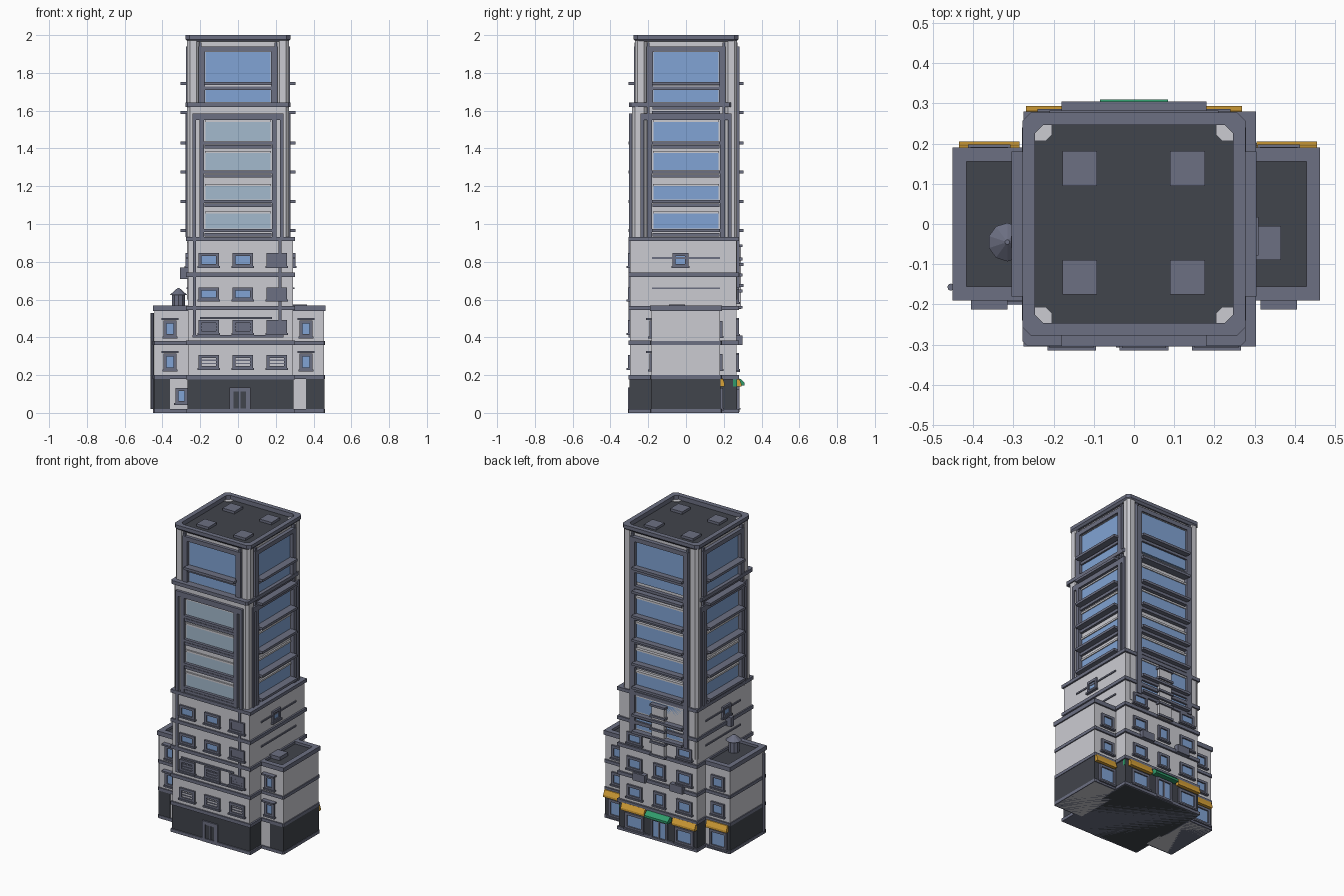
import bpy, bmesh, math
from mathutils import Matrix, Vector

if "Cube" in bpy.data.objects:
    bpy.data.objects.remove(bpy.data.objects["Cube"])


def mat(name, r, g, b):
    m = bpy.data.materials.new(name)
    m.diffuse_color = (r, g, b, 1)
    m.use_nodes = True
    m.node_tree.nodes["Principled BSDF"].inputs["Base Color"].default_value = m.diffuse_color
    return m


WALL = mat("pale wall", 0.60, 0.60, 0.64)
TRIM = mat("slate trim", 0.15, 0.16, 0.225)
DARK = mat("charcoal", 0.053, 0.058, 0.072)
GLASS = mat("blue glass", 0.22, 0.37, 0.66)
PALE = mat("pale glass", 0.37, 0.49, 0.61)
GOLD = mat("awning amber", 0.70, 0.37, 0.04)
GREEN = mat("canopy green", 0.03, 0.33, 0.15)

parts = {}


def bm_for(name, m):
    return parts.setdefault(name, (bmesh.new(), m))[0]


def prism(name, m, x0, x1, y0, y1, z0, z1, c=0.0):
    """Box with optional chamfered vertical corners, added to the named part."""
    bm = bm_for(name, m)
    if c:
        pts = [(x0 + c, y0), (x1 - c, y0), (x1, y0 + c), (x1, y1 - c),
               (x1 - c, y1), (x0 + c, y1), (x0, y1 - c), (x0, y0 + c)]
    else:
        pts = [(x0, y0), (x1, y0), (x1, y1), (x0, y1)]
    lo = [bm.verts.new((x, y, z0)) for x, y in pts]
    hi = [bm.verts.new((x, y, z1)) for x, y in pts]
    n = len(pts)
    bm.faces.new(lo[::-1])
    bm.faces.new(hi)
    for i in range(n):
        j = (i + 1) % n
        bm.faces.new((lo[i], lo[j], hi[j], hi[i]))


def on(side, name, m, u0, u1, z0, z1, d0, d1):
    """Box on a facade: u runs along the wall, d is distance out from the axis."""
    if side == 'F':
        prism(name, m, u0, u1, -d1, -d0, z0, z1)
    elif side == 'B':
        prism(name, m, u0, u1, d0, d1, z0, z1)
    elif side == 'R':
        prism(name, m, d0, d1, u0, u1, z0, z1)
    else:
        prism(name, m, -d1, -d0, u0, u1, z0, z1)


def ring(side, name, m, u0, u1, z0, z1, w, d0, d1):
    for a, b in ((u0, u0 + w), (u1 - w, u1)):
        on(side, name, m, a, b, z0, z1, d0, d1)
    for a, b in ((z0, z0 + w), (z1 - w, z1)):
        on(side, name, m, u0 + w, u1 - w, a, b, d0, d1)


def window(side, u, z, w, h, d, m=GLASS, slats=0):
    """Small framed window with sill, optionally shuttered."""
    on(side, "small_panes_" + m.name, m, u - w / 2, u + w / 2, z - h / 2, z + h / 2, d - .01, d + .004)
    ring(side, "small_window_frames", TRIM, u - w / 2 - .012, u + w / 2 + .012,
         z - h / 2 - .012, z + h / 2 + .012, .016, d - .01, d + .012)
    on(side, "small_window_sills", TRIM, u - w / 2 - .018, u + w / 2 + .018,
       z - h / 2 - .018, z - h / 2 - .008, d - .01, d + .018)
    for i in range(slats):
        zz = z - h / 2 + h * (i + 1) / (slats + 1)
        on(side, "window_slats", TRIM, u - w / 2, u + w / 2, zz - .003, zz + .003, d, d + .008)


def rim(name, m, x0, x1, y0, y1, z0, z1, w):
    """Parapet around a flat roof."""
    prism(name, m, x0, x1, y0, y0 + w, z0, z1)
    prism(name, m, x0, x1, y1 - w, y1, z0, z1)
    prism(name, m, x0, x0 + w, y0 + w, y1 - w, z0, z1)
    prism(name, m, x1 - w, x1, y0 + w, y1 - w, z0, z1)


# --- tower core with heavier chamfered corner posts
prism("tower_core", WALL, -.252, .252, -.255, .255, .9, 1.965)
for sx in (-1, 1):
    for sy in (-1, 1):
        x, y = sx * .237, sy * .239
        prism("corner_posts", WALL, x - .032, x + .032, y - .032, y + .032, .6 if sy > 0 else .9, 1.975, .015)
        prism("corner_edge_strips", TRIM, sx * .20 - .007, sx * .20 + .007, y - .034, y + .034, .93, 1.96)
        prism("corner_edge_strips", TRIM, x - .034, x + .034, sy * .20 - .007, sy * .20 + .007, .93, 1.96)

# --- main roof: dark deck, chamfered parapet, four vents
prism("roof_deck", DARK, -.25, .25, -.25, .255, 1.955, 1.972)
bm = bm_for("roof_parapet", TRIM)


def octo(r, c, z):
    p = [(-r + c, -r), (r - c, -r), (r, -r + c), (r, r - c), (r - c, r), (-r + c, r), (-r, r - c), (-r, -r + c)]
    return [bm.verts.new((x, y, z)) for x, y in p]


loops = [octo(.266, .02, 1.965), octo(.277, .02, 1.978), octo(.277, .02, 2.0), octo(.246, .02, 2.0), octo(.246, .02, 1.965)]
for a, b in zip(loops, loops[1:] + loops[:1]):
    for i in range(8):
        j = (i + 1) % 8
        bm.faces.new((a[i], a[j], b[j], b[i]))
for x in (-.135, .133):
    for y in (-.132, .138):
        prism("roof_vents", TRIM, x - .043, x + .043, y - .043, y + .043, 1.97, 1.988)

# --- front section that steps forward between the base and upper storeys
prism("front_bay", WALL, -.27, .27, -.285, -.24, .92, 1.62, .015)
prism("front_bay_cornice", TRIM, -.277, .277, -.302, .24, 1.62, 1.643, .01)

# --- large tower windows: frames, panes, spandrels, projecting sills
ROWS = [(1.75, 1.91), (1.645, 1.72), (1.44, 1.54), (1.285, 1.375), (1.13, 1.20), (.975, 1.055)]
LOW_ROWS = [(.80, .90), (.69, .765)]
SILLS = [1.745, 1.59, 1.43, 1.275, 1.12, .965]
for s in "FBRL":
    for i, (z0, z1) in enumerate(ROWS + (LOW_ROWS if s == 'B' else [])):
        mid = s == 'F' and i > 1
        d = .288 if mid else (.268 if s == 'B' else .256)
        m = PALE if mid else GLASS
        on(s, "large_panes_" + m.name, m, -.172, .172, z0, z1, d - .03, d)
        on(s, "window_heads", WALL, -.175, .175, z1, z1 + .012, d - .03, d + .006)
        on(s, "window_spandrels", TRIM, -.178, .178, z0 - .04, z0 - .022, d - .03, d + .012)
    for z in SILLS + ([.785, .675] if s == 'B' else []):
        if s == 'F' and z == 1.59:
            continue
        on(s, "window_sills", TRIM, -.18, .18, z - .008, z + .008, .24, .304)
    d = .282 if s == 'B' else .275
    for a in (-1, 1):
        on(s, "upper_window_frames", TRIM, *sorted((a * .175, a * .21)), .66 if s == 'B' else 1.64, 1.94, .24, d)
    on(s, "upper_window_frames", TRIM, -.21, .21, 1.912, 1.94, .24, d)
    if s != 'B':
        d = .302 if s == 'F' else .278
        for a in (-1, 1):
            on(s, "middle_window_frames", TRIM, *sorted((a * .18, a * .205)), .93, 1.56, .24, d)
            on(s, "middle_window_frames", TRIM, *sorted((a * .222, a * .24)), .93, 1.585, .24, d)
        on(s, "middle_window_frames", TRIM, -.24, .24, 1.55, 1.585, .24, d)

# --- lower block with floor ledges
prism("lower_block", WALL, -.266, .292, -.296, .268, .18, .92)
prism("street_base", DARK, -.268, .294, -.298, .27, .0, .185)
for z in (.92, .73, .555, .37, .188):
    prism("floor_ledges", TRIM, -.275, .303, -.305, .28, z - .01, z + .012)
prism("floor_ledges", TRIM, -.275, .303, -.305, .28, 0, .02)
for z in (.82, .66):
    on('R', "side_bands", TRIM, -.18, .18, z - .005, z + .005, .28, .298)
    on('L', "side_bands", TRIM, -.18, .18, z - .005, z + .005, .26, .272)
window('R', -.03, .81, .06, .05, .292)
window('L', -.03, .81, .06, .05, .266)

# --- front lower windows, pipes and the service door
for u in (-.155, .025, .205):
    window('F', u, .81, .085, .05, .296)
    window('F', u, .63, .085, .045, .296)
    window('F', u, .455, .085, .05, .296, TRIM, 2)
    window('F', u, .27, .085, .05, .296, WALL, 2)
on('F', "front_band", TRIM, -.2, .18, .498, .508, .29, .304)
on('F', "front_band", TRIM, -.24, .24, .40, .412, .29, .304)
for u in (-.23, .222):
    on('F', "front_pipes", TRIM, u - .008, u + .008, .4, .93, .29, .305)
for z in (.81, .63, .455):
    on('F', "front_shutters", TRIM, .16, .25, z - .035, z + .035, .29, .303)
ring('F', "service_door_frame", TRIM, -.045, .065, 0, .135, .022, .29, .307)
on('F', "service_door", DARK, -.025, .045, .01, .115, .29, .301)
on('F', "service_door_rail", TRIM, .006, .014, .01, .115, .29, .304)

# --- side annexes
for sx, outer in ((-1, .443), (1, .455)):
    x0, x1 = sorted((sx * .25, sx * outer))
    prism("annex_walls", WALL, x0, x1, -.182, .18, 0, .545)
    a, b = sorted((sx * .36, sx * (outer + .003)))
    prism("annex_base", DARK, a, b, -.186, .182, .02, .185)
    for z in (.01, .19, .37):
        prism("annex_ledges", TRIM, x0 - .006, x1 + .006, -.19, .19, z - .01, z + .01, .006)
    rim("annex_parapet", TRIM, x0 - .008, x1 + .008, -.19, .19, .54, .568, .034)
    prism("annex_roof", DARK, x0, x1, -.18, .18, .54, .552)
    for z in (.445, .27):
        window('F', sx * .36, z, .045, .065, .182)
        window('B', sx * .36, z, .07, .06, .18)
        on('F', "annex_window_hoods", TRIM, sx * .36 - .045, sx * .36 + .045, z + .048, z + .058, .18, .212)
    # shop window with sloping awning
    window('B', sx * .365, .075, .1, .09, .183)
window('F', -.30, .09, .04, .06, .182)

# --- sloping awnings


def awning(name, m, u0, u1, d, depth, z0=.14, z1=.19):
    b = bm_for(name, m)
    prof = [(d, z0), (d + depth, z0), (d + depth, z0 + .014), (d + depth * .55, z1 - .006), (d, z1)]
    l = [b.verts.new((u0, y, z)) for y, z in prof]
    r = [b.verts.new((u1, y, z)) for y, z in prof]
    b.faces.new(l)
    b.faces.new(r[::-1])
    for i in range(5):
        j = (i + 1) % 5
        b.faces.new((l[i], r[i], r[j], l[j]))


awning("amber_awnings", GOLD, -.435, -.285, .18, .025)
awning("amber_awnings", GOLD, .305, .455, .18, .025)
awning("amber_awnings", GOLD, -.268, -.10, .265, .028)
awning("amber_awnings", GOLD, .10, .268, .265, .028)
awning("green_canopy", GREEN, -.085, .085, .265, .045, .145, .185)
prism("green_sign", GREEN, .272, .296, .25, .27, .14, .185)

# --- shopfront, back windows and centre column
for u in (-.18, .18):
    window('B', u, .075, .11, .08, .27)
    window('B', u, .27, .085, .06, .268)
    window('B', u, .455, .085, .06, .268)
    window('B', u, .62, .085, .05, .268)
    on('B', "balcony_panels", TRIM, u * .75 - .045, u * .75 + .045, .36, .41, .26, .298)
on('B', "entrance_glass", GLASS, -.05, .05, .02, .13, .26, .275)
ring('B', "entrance_frame", TRIM, -.06, .06, .005, .14, .014, .26, .284)
on('B', "entrance_frame", TRIM, -.005, .005, .02, .13, .26, .28)
window('B', 0, .27, .06, .07, .268)
window('B', 0, .455, .06, .07, .268)
prism("back_column", WALL, -.045, .045, .25, .29, .55, .88)
for z in (.56, .645, .73, .815, .885):
    prism("back_column_bands", TRIM, -.055, .055, .25, .3, z - .007, z + .007)

# --- rooftop tank, roof box, duct and drainpipe


def cone(name, m, x, y, z0, z1, r0, r1, n):
    bmesh.ops.create_cone(bm_for(name, m), cap_ends=True, segments=n, radius1=r0, radius2=r1,
                          depth=z1 - z0, matrix=Matrix.Translation(Vector((x, y, (z0 + z1) / 2))))


cone("water_tank", TRIM, -.315, -.045, .55, .625, .035, .035, 10)
cone("water_tank_roof", TRIM, -.315, -.045, .625, .66, .048, .006, 10)
prism("left_duct", TRIM, -.306, -.26, -.06, -.03, .71, .77)
prism("roof_box", TRIM, .29, .365, -.09, -.005, .55, .575)
cone("drainpipe", TRIM, -.455, -.157, .02, .53, .009, .009, 8)

# --- turn the collected parts into objects
for name, (b, m) in parts.items():
    bmesh.ops.recalc_face_normals(b, faces=b.faces)
    me = bpy.data.meshes.new(name)
    b.to_mesh(me)
    b.free()
    me.materials.append(m)
    bpy.context.collection.objects.link(bpy.data.objects.new(name, me))
